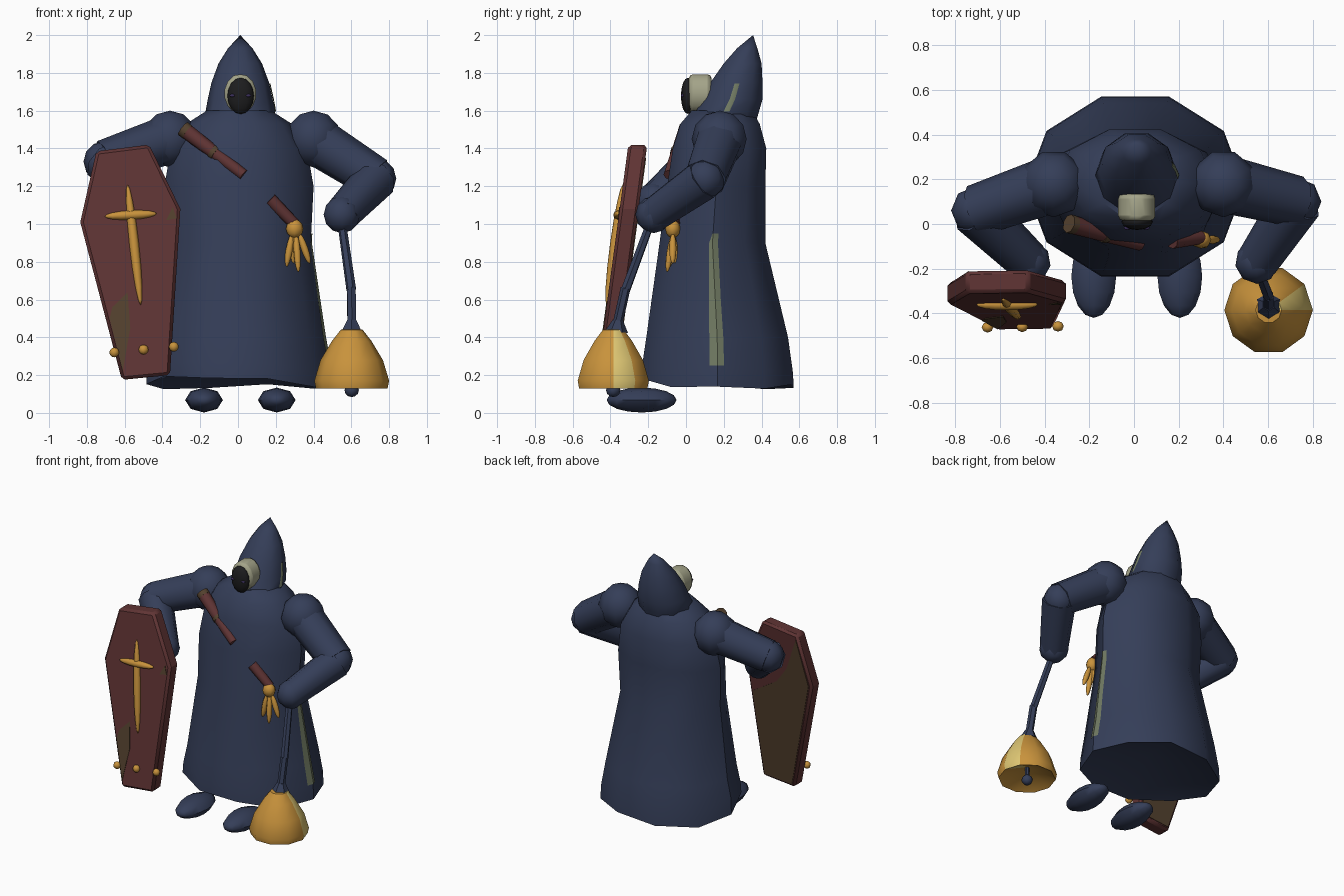
import bpy, bmesh, math, random
from mathutils import Vector, Matrix

random.seed(4)
if "Cube" in bpy.data.objects:
    bpy.data.objects.remove(bpy.data.objects["Cube"])


def material(name, *rgb):
    m = bpy.data.materials.new(name)
    m.use_nodes = True
    m.diffuse_color = (*rgb, 1)
    m.node_tree.nodes["Principled BSDF"].inputs["Base Color"].default_value = (*rgb, 1)
    return m


NAVY = material("navy cloth", .035, .048, .098)
MAROON = material("maroon wood", .115, .034, .034)
BROWN = material("worn brown", .09, .054, .028)
GOLD = material("gold", .58, .29, .045)
PALE = material("pale gold", .72, .56, .17)
SAGE = material("sage trim", .16, .19, .12)
BONE = material("bone", .37, .37, .25)
BLACK = material("black mask", .012, .012, .013)
VIOLET = material("violet eye", .045, .03, .11)


def finish(name, bm, *mats, angle=40):
    bmesh.ops.recalc_face_normals(bm, faces=bm.faces)
    mesh = bpy.data.meshes.new(name)
    bm.to_mesh(mesh)
    bm.free()
    for m in mats:
        mesh.materials.append(m)
    ob = bpy.data.objects.new(name, mesh)
    bpy.context.collection.objects.link(ob)
    bpy.ops.object.select_all(action='DESELECT')
    ob.select_set(True)
    bpy.context.view_layer.objects.active = ob
    bpy.ops.object.shade_smooth_by_angle(angle=math.radians(angle))
    return ob


def ring_point(ring, cx, angle):
    z, rx, front, back = ring
    return Vector((cx + rx * math.cos(angle),
                   (front + back) / 2 + (back - front) / 1.902 * math.sin(angle), z))


def loft(rings, cx, n=10):
    """Stacked rings (z, half width, front y, back y); zero width makes a tip."""
    bm = bmesh.new()
    loops = [[bm.verts.new(ring_point(r, cx, math.tau * i / n)) for i in range(n)] for r in rings]
    for a, b in zip(loops, loops[1:]):
        for i in range(n):
            j = (i + 1) % n
            bm.faces.new((a[i], a[j], b[j], b[i]))
    bmesh.ops.remove_doubles(bm, verts=bm.verts, dist=.0005)
    return bm


def ridge_stripe(name, rings, cx, spans):
    """Thin trim lying over the side ridge; spans are (z, front share, back share)."""
    bm = bmesh.new()
    rows = []
    for z, lo, hi in spans:
        a, b = next(p for p in zip(rings, rings[1:]) if p[0][0] <= z <= p[1][0] and p[1][0] > p[0][0])
        t = (z - a[0]) / (b[0] - a[0])
        ring = [u + (v - u) * t for u, v in zip(a, b)]
        mid = ring_point(ring, cx, 0)
        pts = [mid.lerp(ring_point(ring, cx, -math.tau / 10), lo), mid,
               mid.lerp(ring_point(ring, cx, math.tau / 10), hi)]
        rows.append([bm.verts.new(p + Vector((.006, 0, 0))) for p in pts])
    for a, b in zip(rows, rows[1:]):
        for i in range(2):
            bm.faces.new((a[i], a[i + 1], b[i + 1], b[i]))
    return finish(name, bm, SAGE)


def tube(name, a, b, r1, r2, mat, n=8):
    a, b = Vector(a), Vector(b)
    bm = bmesh.new()
    turn = (b - a).to_track_quat('Z', 'Y').to_matrix().to_4x4()
    bmesh.ops.create_cone(bm, cap_ends=True, segments=n, radius1=r1, radius2=r2,
                          depth=(b - a).length, matrix=Matrix.Translation((a + b) / 2) @ turn)
    return finish(name, bm, mat, angle=50)


def ball(name, loc, size, mat, n=10, m=6, axis=(0, 0, 1)):
    bm = bmesh.new()
    turn = Vector(axis).to_track_quat('Z', 'Y').to_matrix().to_4x4()
    bmesh.ops.create_uvsphere(bm, u_segments=n, v_segments=m, radius=1,
                              matrix=Matrix.Translation(loc) @ turn @ Matrix.Diagonal((*size, 1)))
    return finish(name, bm, mat, angle=60)


def spindle(name, a, b, r, mat):
    a, b = Vector(a), Vector(b)
    return ball(name, (a + b) / 2, (r, r, (b - a).length / 2), mat, 8, 8, b - a)


# Robe with a ragged hem and hollow underside
robe_rings = [(.3, 0, .17, .17), (.16, .49, -.235, .57), (.24, .485, -.23, .565),
              (.4, .455, -.21, .54), (.9, .38, -.14, .42), (1.2, .395, -.10, .42),
              (1.4, .36, -.07, .425), (1.53, .28, -.03, .39), (1.6, .17, .03, .35), (1.6, 0, .2, .2)]
robe = loft(robe_rings, .005)
for v in robe.verts:
    if v.co.z < .2:
        v.co.z += random.uniform(-.04, .04)
    elif v.co.z < .25:
        v.co.z += random.uniform(-.03, .04)
finish("robe", robe, NAVY)
ridge_stripe("robe_trim", robe_rings[1:], .005,
             [(.25, .18, .14), (.4, .18, .14), (.6, .16, .14), (.9, .1, .17), (.95, .02, .17)])

# Pointed hood, face ring, mask and eyes
hood_rings = [(1.52, 0, .22, .22), (1.54, .15, .13, .37), (1.59, .185, .05, .385),
              (1.66, .172, .085, .405), (1.75, .152, .13, .405), (1.85, .115, .2, .4),
              (1.93, .065, .27, .378), (2, 0, .355, .355)]
finish("hood", loft(hood_rings, .012), NAVY)
ridge_stripe("hood_trim", hood_rings, .012, [(1.595, .2, .1), (1.66, .14, .15), (1.745, .1, .2)])

bm = bmesh.new()
bmesh.ops.create_cone(bm, cap_ends=True, segments=14, radius1=1, radius2=1, depth=1,
                      matrix=Matrix.Translation((.012, .075, 1.69)) @ Matrix.Diagonal((.085, .12, .105, 1))
                      @ Matrix.Rotation(math.pi / 2, 4, 'X'))
face_ring = finish("face_ring", bm, BONE)
bev = face_ring.modifiers.new("round", 'BEVEL')
bev.width, bev.segments, bev.limit_method = .022, 2, 'ANGLE'
ball("mask", (.014, .01, 1.678), (.07, .037, .096), BLACK, 12, 8)
for side in (-1, 1):
    ball("eye", (.012 + side * .042, -.017, 1.68), (.016, .01, .008), VIOLET)

# Arms: shoulder, elbow, wrist
arms = {"left": ((.4, .18, 1.45), (.73, .10, 1.24), (.55, -.17, 1.05)),
        "right": ((-.36, .18, 1.45), (-.71, .06, 1.33), (-.47, -.17, 1.12))}
for side, (shoulder, elbow, wrist) in arms.items():
    ball(side + "_shoulder", shoulder, (.15, .15, .15), NAVY, 9, 6)
    tube(side + "_upper_arm", shoulder, elbow, .13, .115, NAVY)
    ball(side + "_elbow", elbow, (.108, .108, .108), NAVY, 8, 6)
    tube(side + "_forearm", elbow, wrist, .115, .095, NAVY)
    ball(side + "_hand", wrist, (.098, .098, .098), NAVY, 9, 6)

# Feet
for side, x in (("right", -.18), ("left", .205)):
    ball(side + "_foot", (x, -.235, .068), (.1, .066, .185), NAVY, 8, 8, (0, -1, 0))

# Bell with bent handle and clapper
tube("bell_handle_top", (.55, -.19, 1.0), (.6, -.32, .65), .023, .026, NAVY, 6)
tube("bell_handle_bottom", (.6, -.32, .66), (.602, -.365, .46), .026, .026, NAVY, 6)
tube("bell_collar", (.602, -.36, .49), (.602, -.367, .43), .028, .06, NAVY, 6)
bell_profile = [(.22, 0), (.135, .18), (.13, .19), (.17, .198), (.28, .165), (.38, .105), (.44, .058), (.445, 0)]
bell = loft([(z, r, -.385 - r * .951, -.385 + r * .951) for z, r in bell_profile], .602)
for f in bell.faces:
    c = f.calc_center_median()
    if 0 < math.atan2(c.y + .385, c.x - .602) < math.tau / 10:
        f.material_index = 1
finish("bell", bell, GOLD, PALE)
tube("bell_clapper_rod", (.602, -.385, .24), (.602, -.385, .12), .015, .015, NAVY, 6)
ball("bell_clapper", (.602, -.385, .12), (.038, .038, .036), NAVY, 8, 6)


# Leaning coffin
def lean(x, z, off=0):
    return Vector((x, -.497 + .135 * z + off, z))


def slab(name, outline, near, far, mat):
    bm = bmesh.new()
    face = bm.faces.new([bm.verts.new(lean(x, z, near)) for x, z in outline])
    back = bmesh.ops.extrude_face_region(bm, geom=[face])["geom"]
    moved = [g for g in back if isinstance(g, bmesh.types.BMVert)]
    bmesh.ops.translate(bm, verts=moved, vec=(0, far - near, 0))
    return finish(name, bm, mat, angle=25)


coffin = slab("coffin", [(-.75, 1.385), (-.47, 1.42), (-.305, 1.08), (-.36, .2),
                         (-.615, .175), (-.835, 1.01)], 0, .1, MAROON)
bev = coffin.modifiers.new("chamfer", 'BEVEL')
bev.width, bev.segments = .016, 1
slab("coffin_front_wear", [(-.585, .64), (-.57, .45), (-.61, .22), (-.68, .5), (-.665, .56)],
     -.004, .002, BROWN)
slab("coffin_edge_wear", [(-.345, 1.09), (-.325, 1.03), (-.38, 1.02)], -.004, .002, BROWN)
slab("coffin_back_wear", [(-.74, 1.35), (-.64, 1.1), (-.55, .98), (-.345, .85), (-.38, .22),
                          (-.6, .2), (-.81, 1.01)], .098, .104, BROWN)
spindle("cross_upright", lean(-.585, 1.21), lean(-.515, .57), .026, GOLD)
spindle("cross_arm", lean(-.705, 1.04, -.005), lean(-.43, 1.055, -.005), .025, GOLD)
for x, z in ((-.655, .32), (-.5, .335), (-.34, .35)):
    ball("coffin_stud", lean(x, z, -.008), (.026, .024, .026), GOLD, 8, 6)

# Sash across the chest with a tassel
start, middle = Vector((-.285, .0, 1.5)), Vector((.03, -.09, 1.26))
tube("sash_upper", start, middle, .042, .03, MAROON)
tube("sash_band", start.lerp(middle, .47), start.lerp(middle, .53), .04, .04, BROWN)
tube("sash_end", start.lerp(middle, -.02), start.lerp(middle, .06), .043, .042, BROWN)
tube("sash_lower", (.17, -.075, 1.13), (.3, -.06, 1.0), .036, .03, MAROON)
ball("tassel_knot", (.3, -.07, .975), (.046, .04, .05), GOLD, 8, 6)
for dx, dy, z in ((-.045, -.01, .77), (.02, -.03, .745), (.08, 0, .79), (-.01, .02, .78)):
    spindle("tassel_strand", (.3 + dx * .3, -.07, .95), (.3 + dx, -.07 + dy, z), .019, GOLD)
